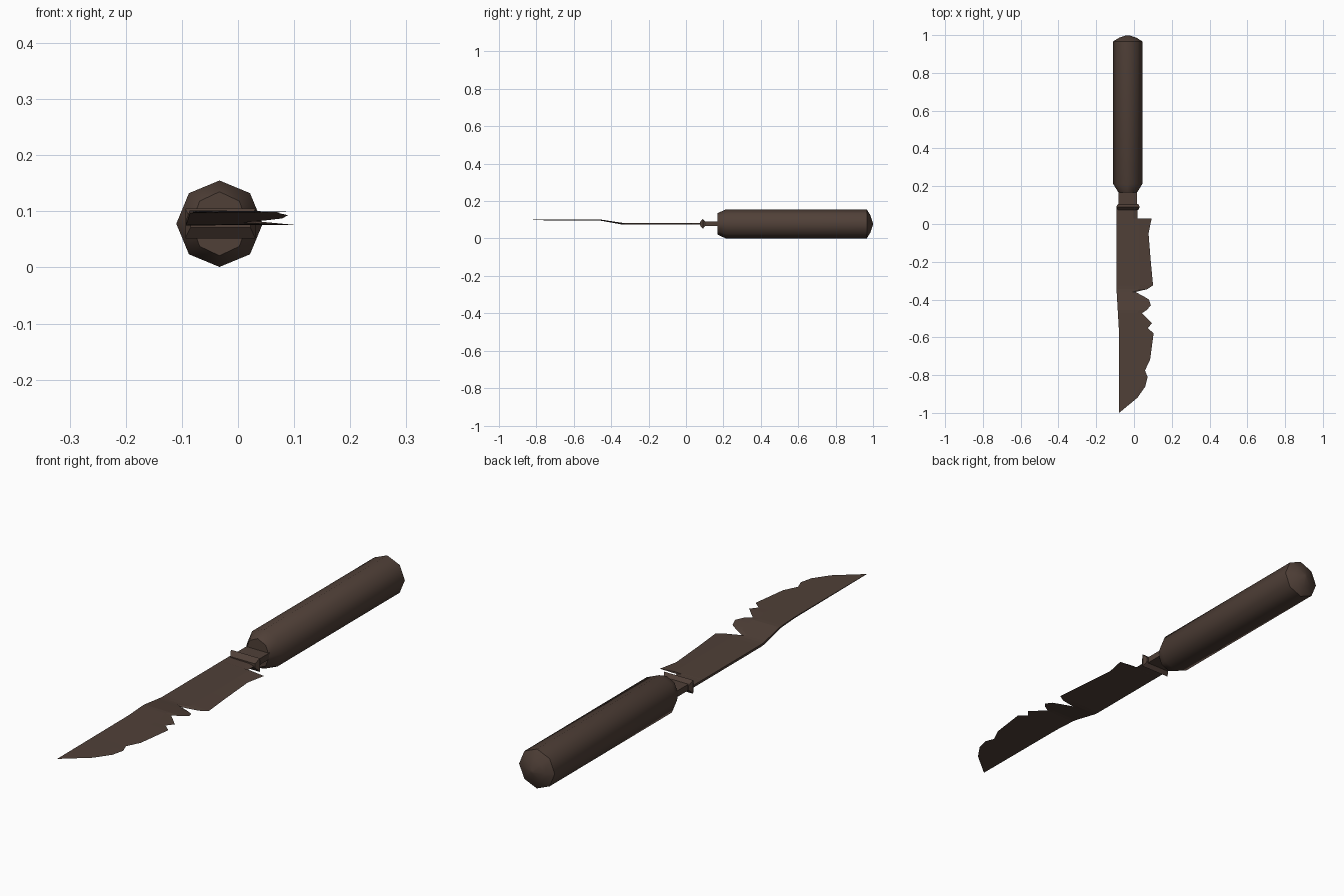
import bpy, math

if "Cube" in bpy.data.objects:
    bpy.data.objects.remove(bpy.data.objects["Cube"])

mat = bpy.data.materials.new("dark brown")
mat.diffuse_color = (0.080, 0.051, 0.039, 1)
mat.use_nodes = True
mat.node_tree.nodes["Principled BSDF"].inputs["Base Color"].default_value = mat.diffuse_color
CX, CZ = -0.033, 0.078          # handle axis


def make(name, verts, faces, smooth=None):
    me = bpy.data.meshes.new(name)
    me.from_pydata(verts, [], faces)
    me.materials.append(mat)
    ob = bpy.data.objects.new(name, me)
    bpy.context.collection.objects.link(ob)
    bpy.ops.object.select_all(action='DESELECT')
    ob.select_set(True)
    bpy.context.view_layer.objects.active = ob
    bpy.ops.object.mode_set(mode='EDIT')
    bpy.ops.mesh.select_all(action='SELECT')
    bpy.ops.mesh.normals_make_consistent(inside=False)
    bpy.ops.object.mode_set(mode='OBJECT')
    if smooth:
        bpy.ops.object.shade_smooth_by_angle(angle=math.radians(smooth))
    return ob


def loft(name, rings, smooth=None):
    """Join equal-length rings of points and cap both ends."""
    n = len(rings[0])
    faces = [(i * n + j, i * n + (j + 1) % n, (i + 1) * n + (j + 1) % n, (i + 1) * n + j)
             for i in range(len(rings) - 1) for j in range(n)]
    faces += [tuple(range(n)), tuple(range((len(rings) - 1) * n, len(rings) * n))]
    return make(name, [p for r in rings for p in r], faces, smooth)


def octagon(y, rx, rz):
    return [(CX + rx * math.cos(k * math.pi / 4), y, CZ + rz * math.sin(k * math.pi / 4))
            for k in range(8)]


def rect(y, x0, x1, z0, z1):
    return [(x0, y, z0), (x1, y, z0), (x1, y, z1), (x0, y, z1)]


# eight-sided handle with a domed butt
loft("handle", [octagon(*r) for r in [(0.168, 0.050, 0.057), (0.212, 0.077, 0.077),
     (0.967, 0.077, 0.077), (0.986, 0.046, 0.046), (0.999, 0.006, 0.006)]], 50)

# neck between handle and blade
loft("neck", [rect(y, -0.082, 0.016, 0.067, 0.091) for y in (0.08, 0.18)])

# collar with a diamond section
loft("collar", [rect(0.074, -0.085, 0.022, 0.071, 0.087),
                rect(0.090, -0.094, 0.031, 0.052, 0.105),
                rect(0.106, -0.085, 0.022, 0.071, 0.087)])

# chipped, bent blade: cutting edge (y, x) from collar to tip
edge = [(0.085, 0.018), (0.030, 0.018), (0.028, 0.093), (-0.05, 0.077), (-0.20, 0.089),
        (-0.325, 0.101), (-0.345, 0.070), (-0.36, 0.008), (-0.385, 0.055), (-0.40, 0.079),
        (-0.43, 0.089), (-0.455, 0.068), (-0.472, 0.042), (-0.525, 0.095), (-0.552, 0.073),
        (-0.578, 0.104), (-0.72, 0.085), (-0.775, 0.058), (-0.81, 0.072), (-0.86, 0.060),
        (-0.92, 0.018), (-1.0, -0.079)]


def ramp(y, a, b):
    return min(1, max(0, (a - y) / (a - b)))


rings = []
for y, ex in edge:
    sx = -0.093 + 0.013 * ramp(y, -0.34, -0.56)          # spine
    z = 0.079 + 0.020 * ramp(y, -0.34, -0.46)            # bend
    t = 0.0045 - 0.002 * ramp(y, -0.34, -0.5) - 0.002 * ramp(y, -0.5, -1)
    mx = min(0.03, sx + 0.8 * (ex - sx))                 # start of the bevel
    ez = z - 0.003 * (1 - ramp(y, -0.34, -0.46))
    rings.append([(sx, y, z - t), (mx, y, z - 0.6 * t), (ex, y, ez),
                  (mx, y, z + 0.6 * t), (sx, y, z + t)])
loft("blade", rings)
